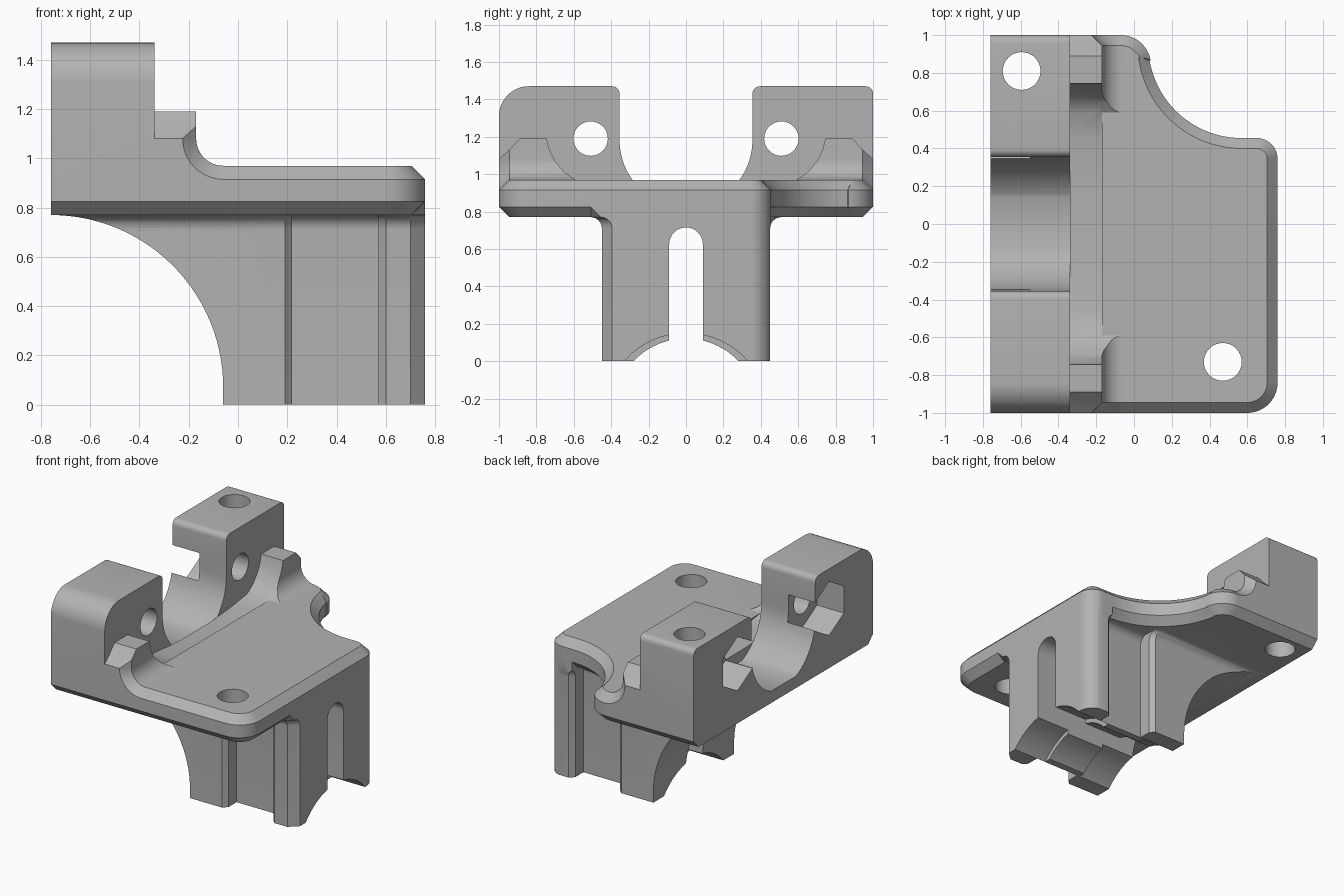
import bpy, bmesh
from math import sin, cos, radians, hypot

cube = bpy.data.objects.get("Cube")
if cube:
    bpy.data.objects.remove(cube, do_unlink=True)

grey = bpy.data.materials.new("plain grey")
grey.use_nodes = True
grey.diffuse_color = (0.45, 0.45, 0.45, 1)
grey.node_tree.nodes["Principled BSDF"].inputs["Base Color"].default_value = (0.45, 0.45, 0.45, 1)


def arc(cx, cy, r, a, b, n=12):
    angles = [radians(a + (b - a) * i / n) for i in range(n + 1)]
    return [(cx + r * cos(t), cy + r * sin(t)) for t in angles]


def loft(name, rings):
    """Closed solid through rings of equal point count."""
    bm = bmesh.new()
    loops = [[bm.verts.new(p) for p in ring] for ring in rings]
    for low, high in zip(loops, loops[1:]):
        for i in range(len(low)):
            j = (i + 1) % len(low)
            bm.faces.new((low[i], low[j], high[j], high[i]))
    bm.faces.new(loops[0][::-1])
    bm.faces.new(loops[-1])
    bmesh.ops.recalc_face_normals(bm, faces=bm.faces)
    mesh = bpy.data.meshes.new(name)
    bm.to_mesh(mesh)
    bm.free()
    mesh.materials.append(grey)
    obj = bpy.data.objects.new(name, mesh)
    bpy.context.collection.objects.link(obj)
    return obj


def place(pts, axis, d):
    if axis == "x":
        return [(d, u, v) for u, v in pts]
    if axis == "y":
        return [(u, d, v) for u, v in pts]
    return [(u, v, d) for u, v in pts]


def prism(name, pts, axis, a, b):
    return loft(name, [place(pts, axis, a), place(pts, axis, b)])


def combine(target, other, operation):
    mod = target.modifiers.new("join", "BOOLEAN")
    mod.operation, mod.solver, mod.object = operation, "EXACT", other
    bpy.context.view_layer.objects.active = target
    bpy.ops.object.modifier_apply(modifier=mod.name)
    bpy.data.objects.remove(other, do_unlink=True)


def cut(target, pts, axis, a, b):
    combine(target, prism("cutter", pts, axis, a, b), "DIFFERENCE")


def inset(pts, d):
    """Offset a counter-clockwise outline inwards."""
    out = []
    for i, (x, y) in enumerate(pts):
        (px, py), (nx, ny) = pts[i - 1], pts[(i + 1) % len(pts)]
        la, lb = hypot(x - px, y - py), hypot(nx - x, ny - y)
        ax, ay = (py - y) / la, (x - px) / la
        bx, by = (y - ny) / lb, (nx - x) / lb
        k = d / (1 + ax * bx + ay * by)
        out.append((x + (ax + bx) * k, y + (ay + by) * k))
    return out


def rect(u0, v0, u1, v1):
    return [(u0, v0), (u1, v0), (u1, v1), (u0, v1)]


def mirror_profile(half):
    """Right half, listed from the outside towards the middle."""
    return half + [(-y, z) for y, z in reversed(half)]


# Plate with chamfered rim, trimmed flat at the back end
outline = ([(-1, 1), (-1, -1)] + arc(0.6, -0.84, 0.16, -90, 0)
           + arc(0.65, 0.345, 0.11, 0, 90) + arc(0.57, 0.95, 0.495, 270, 190, 20)
           + arc(-0.07, 0.84, 0.16, 10, 90))
levels = [(0.77, 0.055), (0.825, 0), (0.915, 0), (0.97, 0.055)]
bracket = loft("clamp_bracket", [place(inset(outline, d), "z", z) for z, d in levels])
cut(bracket, rect(-2, -2, -0.76, 2), "z", 0, 2)

# Leg with recessed flanks and flared top
flank = [(-0.76, -0.45), (0.19, -0.45), (0.22, -0.42), (0.22, -0.33), (0.57, -0.33),
         (0.57, -0.42), (0.60, -0.45)]
leg_outline = (flank + [(0.70, -0.45), (0.76, -0.395), (0.76, 0.45)]
               + [(x, -y) for x, y in reversed(flank)])
flare = [(0, 0)] + [(z, 0.06 - w) for w, z in arc(0, 0.71, 0.06, 0, 90, 8)]
flare += [(0.825, 0.115), (0.9, 0.115)]
leg = loft("leg", [[(x, y + (d if y > 0 else -d), z) for x, y in leg_outline]
                   for z, d in flare])
combine(leg, prism("leg_limit", outline, "z", -1, 2), "INTERSECT")
cut(leg, [(-1.5, 0.77)] + [(-1.5, -0.1), (-0.06, -0.1)] + arc(-0.76, 0.07, 0.7, 0, 90, 28),
    "y", -1, 1)
cut(leg, [(-0.09, -0.2), (0.09, -0.2)] + arc(0, 0.625, 0.09, 0, 180, 16), "x", -1, 1)
# Seat under the leg, narrower with small ledges in the middle
cut(leg, arc(0, -0.265, 0.386, 0, 180, 40), "x", -1, 1)
for a, b in ((-1, 0.2), (0.5, 1)):
    cut(leg, arc(0, -0.29, 0.44, 0, 180, 40), "x", a, b)
combine(bracket, leg, "UNION")

# Clamp posts
small = arc(0.96, 1.43, 0.04, 0, 90, 6)
large = [(-y, z) for y, z in arc(0.84, 1.31, 0.16, 0, 90)]
for corner, s in ((small, 1), (large, -1)):
    post = prism("post", [(s * 0.2, 0.84), (s, 0.84)] + corner + [(s * 0.2, 1.47)],
                 "x", -0.76, -0.34)
    combine(bracket, post, "UNION")

# Chamfered ears that sweep up from the plate rim
for s in (-1, 1):
    rings = []
    for y, r, top in ((1, 0.165, 1.081), (0.945, 0.11, 1.13), (0.89, 0.11, 1.19), (0.45, 0.11, 1.19)):
        pts = [(-0.4, 0.85), (-0.06, 0.85)] + arc(-0.06, 1.08, r, 270, 180, 10)
        pts += [(-0.06 - r, top), (-0.4, top)]
        rings.append(place(pts, "y", s * y))
    ear = loft("ear", rings)
    hollow = [(0.745, 1.3), (0.745, 1.19), (0.73, 1.13), (0.7, 1.07), (0.65, 1.01), (0.59, 0.97)]
    cut(ear, mirror_profile(hollow), "x", -0.34, 0.1)
    combine(bracket, ear, "UNION")

# Shallow dish beside the clamp
dish = hollow + [(0.45, 0.95), (0.3, 0.935), (0.15, 0.928)]
cut(bracket, mirror_profile(dish), "x", -0.34, -0.17)

# Clamp bore with a narrow flat floor and rounded upper lips
bore = ([(0.395, 1.6)] + arc(0.395, 1.43, 0.04, 90, 180, 6)
        + arc(0, 1.18, 0.355, 0, -66.8, 16))
cut(bracket, mirror_profile(bore), "x", -1, -0.34)

# Cross bolt holes with hexagonal nut pockets
for s in (-1, 1):
    cut(bracket, arc(s * 0.51, 1.19, 0.092, 0, 348.75, 31), "x", -1, -0.3)
    cut(bracket, arc(s * 0.51, 1.19, 0.19, 30, 330, 5), "x", -1, -0.55)

# Vertical screw holes
for x, y in ((-0.595, 0.81), (0.47, -0.73)):
    cut(bracket, arc(x, y, 0.1, 0, 348.75, 31), "z", 0.5, 2)

bpy.ops.object.select_all(action="DESELECT")
bracket.select_set(True)
bpy.context.view_layer.objects.active = bracket
bpy.ops.object.shade_smooth_by_angle(angle=radians(30))
